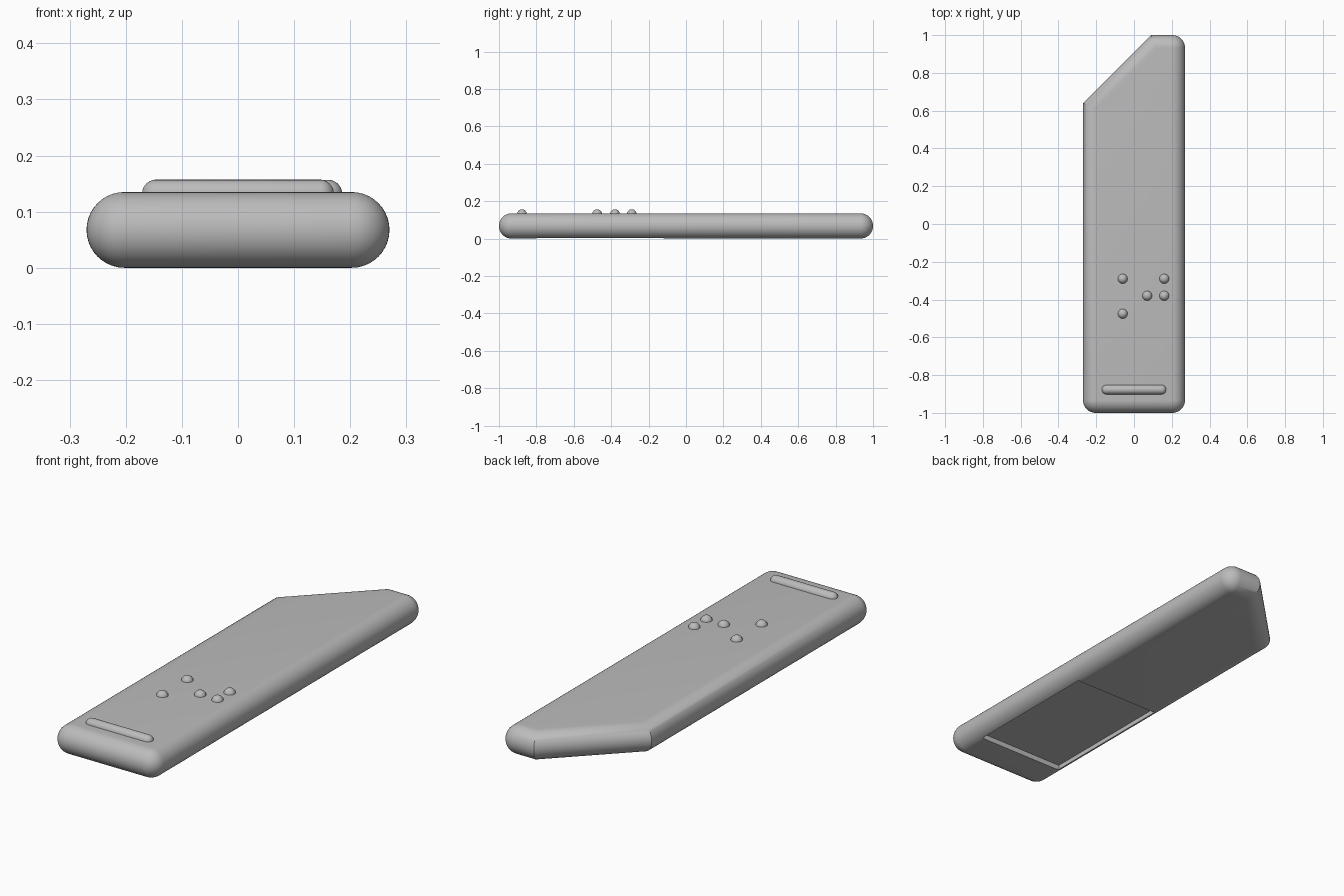
import bpy
import bmesh
import math
from mathutils import Matrix, Vector

if "Cube" in bpy.data.objects:
    bpy.data.objects.remove(bpy.data.objects["Cube"])

R = 0.0675            # edge radius, half the plate thickness
X, Y = 0.27, 1.0      # half width and half length
CHAMFER = 0.36        # size of the cut corner

grey = bpy.data.materials.new("plain grey")
grey.use_nodes = True
colour = (0.5, 0.5, 0.5, 1)
grey.diffuse_color = colour
grey.node_tree.nodes["Principled BSDF"].inputs["Base Color"].default_value = colour


def make_object(name, bm):
    bmesh.ops.recalc_face_normals(bm, faces=bm.faces)
    mesh = bpy.data.meshes.new(name)
    bm.to_mesh(mesh)
    bm.free()
    mesh.materials.append(grey)
    obj = bpy.data.objects.new(name, mesh)
    bpy.context.collection.objects.link(obj)
    return obj


def smooth(obj):
    bpy.ops.object.select_all(action='DESELECT')
    obj.select_set(True)
    bpy.context.view_layer.objects.active = obj
    bpy.ops.object.shade_smooth_by_angle(angle=math.radians(30))


def outline_directions():
    """Core points with the direction in which each one grows outwards."""
    points = []
    steps = 10
    cx, cy = X - R, Y - R
    for x, y, start in ((-cx, -cy, 180), (cx, -cy, 270), (cx, cy, 0)):
        for i in range(steps + 1):
            a = math.radians(start + 90 * i / steps)
            points.append((Vector((x, y)), Vector((math.cos(a), math.sin(a)))))
    # the two mitred corners of the slanted end
    m = math.tan(math.radians(22.5))
    for corner, grow in (((CHAMFER - X, Y), (-m, 1)), ((-X, Y - CHAMFER), (-1, m))):
        grow = Vector(grow)
        points.append((Vector(corner) - R * grow, grow))
    return points


# Plate: stacked outlines give a half-round edge all the way round
bm = bmesh.new()
rows = []
layers = 20
for i in range(layers + 1):
    t = math.pi * (i / layers - 0.5)
    rows.append([bm.verts.new((*(core + R * math.cos(t) * grow), R + R * math.sin(t)))
                 for core, grow in outline_directions()])
for low, high in zip(rows, rows[1:]):
    for k in range(len(low)):
        n = (k + 1) % len(low)
        bm.faces.new((low[k], low[n], high[n], high[k]))
bm.faces.new(rows[0])
bm.faces.new(rows[-1])
bmesh.ops.remove_doubles(bm, verts=bm.verts, dist=0.0001)
plate = make_object("plate", bm)

# Shallow rectangular recess in the underside
bm = bmesh.new()
bmesh.ops.create_cube(bm, size=1, matrix=Matrix.Translation((0, -0.46, 0)) @
                      Matrix.Diagonal((0.45, 0.68, 0.05, 1)))
cutter = make_object("recess_cutter", bm)
cutter.hide_render = True
cut = plate.modifiers.new("recess", 'BOOLEAN')
cut.operation = 'DIFFERENCE'
cut.solver = 'EXACT'
cut.object = cutter
bpy.context.view_layer.objects.active = plate
bpy.ops.object.modifier_apply(modifier=cut.name)
bpy.data.objects.remove(cutter)
smooth(plate)


def bump(name, x, y, half_length=0.0, radius=0.026):
    """A ball sunk in the plate, stretched along x into a capsule."""
    bm = bmesh.new()
    bmesh.ops.create_uvsphere(bm, u_segments=24, v_segments=15, radius=radius,
                              matrix=Matrix.Rotation(math.pi / 2, 4, 'Y'))
    for v in bm.verts:
        v.co.x += math.copysign(half_length, v.co.x)
    bmesh.ops.translate(bm, verts=bm.verts, vec=(x, y, 0.157 - radius))
    smooth(make_object(name, bm))


# Tactile domes and the raised bar near the front
for i, (x, y) in enumerate(((-0.06, -0.29), (-0.06, -0.475), (0.16, -0.29),
                            (0.07, -0.38), (0.16, -0.38))):
    bump(f"dome_{i + 1}", x, y)
bump("raised_bar", 0, -0.877, half_length=0.146, radius=0.025)
